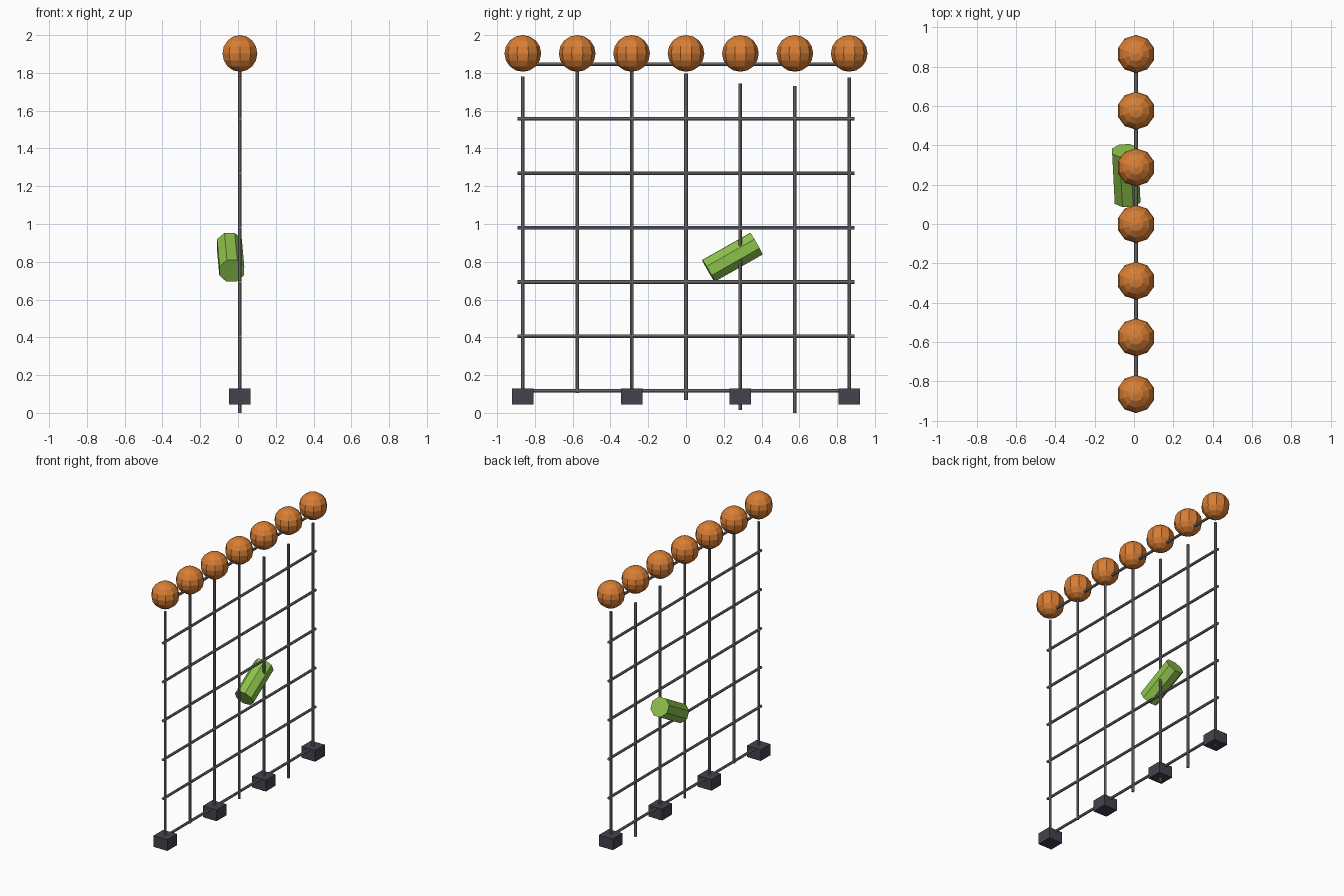
import bpy
from mathutils import Vector

if "Cube" in bpy.data.objects:
    bpy.data.objects.remove(bpy.data.objects["Cube"])

X = 0.01        # plane of the net
STEP = 0.288    # grid spacing


def material(name, rgb):
    m = bpy.data.materials.new(name)
    m.diffuse_color = (*rgb, 1)
    m.use_nodes = True
    m.node_tree.nodes["Principled BSDF"].inputs["Base Color"].default_value = m.diffuse_color
    return m


orange = material("orange", (0.69, 0.21, 0.035))
grey = material("rope grey", (0.22, 0.22, 0.23))
dark = material("dark slate", (0.055, 0.055, 0.075))
green = material("leaf green", (0.27, 0.54, 0.07))


def finish(name, mat):
    ob = bpy.context.object
    ob.name = name
    ob.data.materials.append(mat)
    return ob


def rod(name, a, b, radius, sides, mat, spin=0.0):
    """Closed cylinder from point a to point b."""
    a, b = Vector(a), Vector(b)
    bpy.ops.mesh.primitive_cylinder_add(
        vertices=sides, radius=radius, depth=(b - a).length, location=(a + b) / 2)
    ob = finish(name, mat)
    ob.rotation_euler = (b - a).to_track_quat('Z', 'X').to_euler()
    return ob


# Floats along the top edge
for i in range(-3, 4):
    bpy.ops.mesh.primitive_uv_sphere_add(
        segments=10, ring_count=8, radius=0.097, location=(X, i * STEP, 1.903))
    finish("float", orange)

# Vertical strands: equal lengths hung at slightly different heights
for i, bottom in zip(range(-3, 4), (0.05, 0.105, 0.1, 0.067, 0.015, 0.0, 0.045)):
    y = i * STEP
    rod("vertical_strand", (X, y, bottom), (X, y, bottom + 1.73), 0.0095, 8, grey)

# Horizontal strands
for k in range(7):
    z = 0.117 + k * STEP
    rod("horizontal_strand", (X, -0.893, z), (X, 0.893, z), 0.0095, 8, grey)

# Weights along the bottom edge
for i in (-3, -1, 1, 3):
    bpy.ops.mesh.primitive_cube_add(size=1, location=(X, i * STEP, 0.087))
    ob = finish("weight", dark)
    ob.scale = (0.113, 0.113, 0.083)

# Tilted tube caught in the net
tube = rod("caught_tube", (-0.033, 0.119, 0.752), (-0.046, 0.373, 0.896), 0.071, 8, green)
# turn the eight-sided section so a flat faces down
for v in tube.data.vertices:
    x, y = v.co.x, v.co.y
    c, s = 0.92388, 0.38268
    v.co.x, v.co.y = x * c - y * s, x * s + y * c
